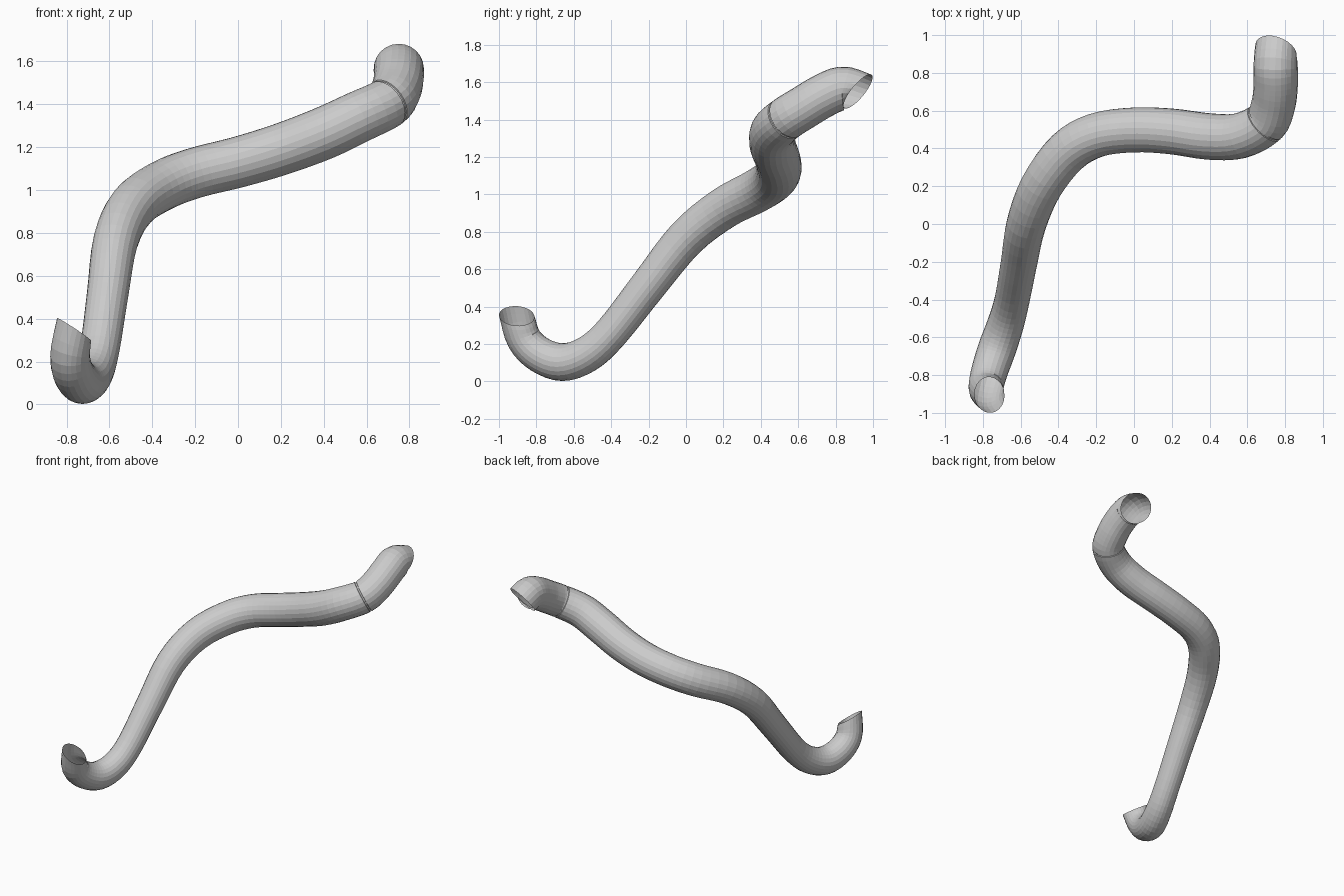
import bpy, math
from mathutils import Vector

if "Cube" in bpy.data.objects:
    bpy.data.objects.remove(bpy.data.objects["Cube"])

SIDES = 24
STEPS = 4

# Centre line of the bent pipe: x, y, z, radius
PATH = [
    (-0.765, -0.905, 0.350, 0.095), (-0.783, -0.865, 0.225, 0.093),
    (-0.765, -0.780, 0.142, 0.097), (-0.725, -0.660, 0.103, 0.101),
    (-0.680, -0.530, 0.145, 0.097), (-0.645, -0.400, 0.260, 0.093),
    (-0.608, -0.200, 0.515, 0.097), (-0.570, 0.000, 0.765, 0.105),
    (-0.490, 0.200, 0.925, 0.112), (-0.355, 0.380, 1.020, 0.117),
    (-0.200, 0.470, 1.080, 0.118), (0.000, 0.498, 1.130, 0.119),
    (0.200, 0.490, 1.190, 0.121), (0.400, 0.463, 1.265, 0.123),
    (0.560, 0.467, 1.340, 0.121), (0.695, 0.535, 1.405, 0.118),
    (0.737, 0.630, 1.465, 0.117), (0.750, 0.730, 1.525, 0.117),
    (0.750, 0.830, 1.566, 0.117), (0.752, 0.920, 1.550, 0.115),
]
SEAM = 15 * STEPS                                  # ring where the two pieces meet
START_DIR = Vector((-0.55, -0.06, -0.83)).normalized()
END_DIR = Vector((0.30, 0.73, -0.60)).normalized()


def sample(path, steps):
    """Catmull-Rom samples through the path."""
    p = [Vector(q) for q in path]
    p = [2 * p[0] - p[1]] + p + [2 * p[-1] - p[-2]]
    out = []
    for i in range(1, len(p) - 2):
        a, b, c, d = p[i - 1:i + 3]
        for s in range(steps):
            t = s / steps
            out.append(0.5 * (2 * b + (c - a) * t + (2 * a - 5 * b + 4 * c - d) * t * t
                              + (3 * b - a - 3 * c + d) * t ** 3))
    out.append(p[-2])
    return out


def make_rings():
    pts = sample(PATH, STEPS)
    cen = [q.to_3d() for q in pts]
    n = len(pts)
    tan = [(cen[min(i + 1, n - 1)] - cen[max(i - 1, 0)]).normalized() for i in range(n)]
    # Turn the last rings towards the slanted openings
    for k in range(STEPS):
        w = 1 - k / STEPS
        tan[k] = tan[k].lerp(START_DIR, w).normalized()
        tan[n - 1 - k] = tan[n - 1 - k].lerp(END_DIR, w).normalized()
    side = tan[0].orthogonal().normalized()
    rings = []
    for i in range(n):
        if i:
            side = tan[i - 1].rotation_difference(tan[i]) @ side
        side = (side - tan[i] * side.dot(tan[i])).normalized()
        rings.append((cen[i], tan[i], side.copy(), pts[i][3]))
    return rings


def skin(name, rings):
    """Open tube through a list of rings."""
    verts, faces = [], []
    for c, t, u, r in rings:
        v = t.cross(u)
        for k in range(SIDES):
            a = 2 * math.pi * k / SIDES
            verts.append(c + r * (math.cos(a) * u + math.sin(a) * v))
    for i in range(len(rings) - 1):
        for k in range(SIDES):
            j = (k + 1) % SIDES
            b = i * SIDES
            faces.append((b + k, b + j, b + SIDES + j, b + SIDES + k))
    mesh = bpy.data.meshes.new(name)
    mesh.from_pydata(verts, [], faces)
    ob = bpy.data.objects.new(name, mesh)
    bpy.context.collection.objects.link(ob)
    return ob


def shifted(ring, along, dr):
    c, t, u, r = ring
    return (c + t * along, t, u, r + dr)


rings = make_rings()
seam = rings[SEAM]

# Long pipe, short end piece, and the narrow groove joining them
skin("long_pipe", rings[:SEAM] + [shifted(seam, -0.007, 0)])
skin("end_pipe", [shifted(seam, 0.007, 0)] + rings[SEAM + 1:])
skin("joint_groove", [shifted(seam, -0.007, 0), shifted(seam, -0.005, -0.006),
                      shifted(seam, 0.005, -0.006), shifted(seam, 0.007, 0)])
